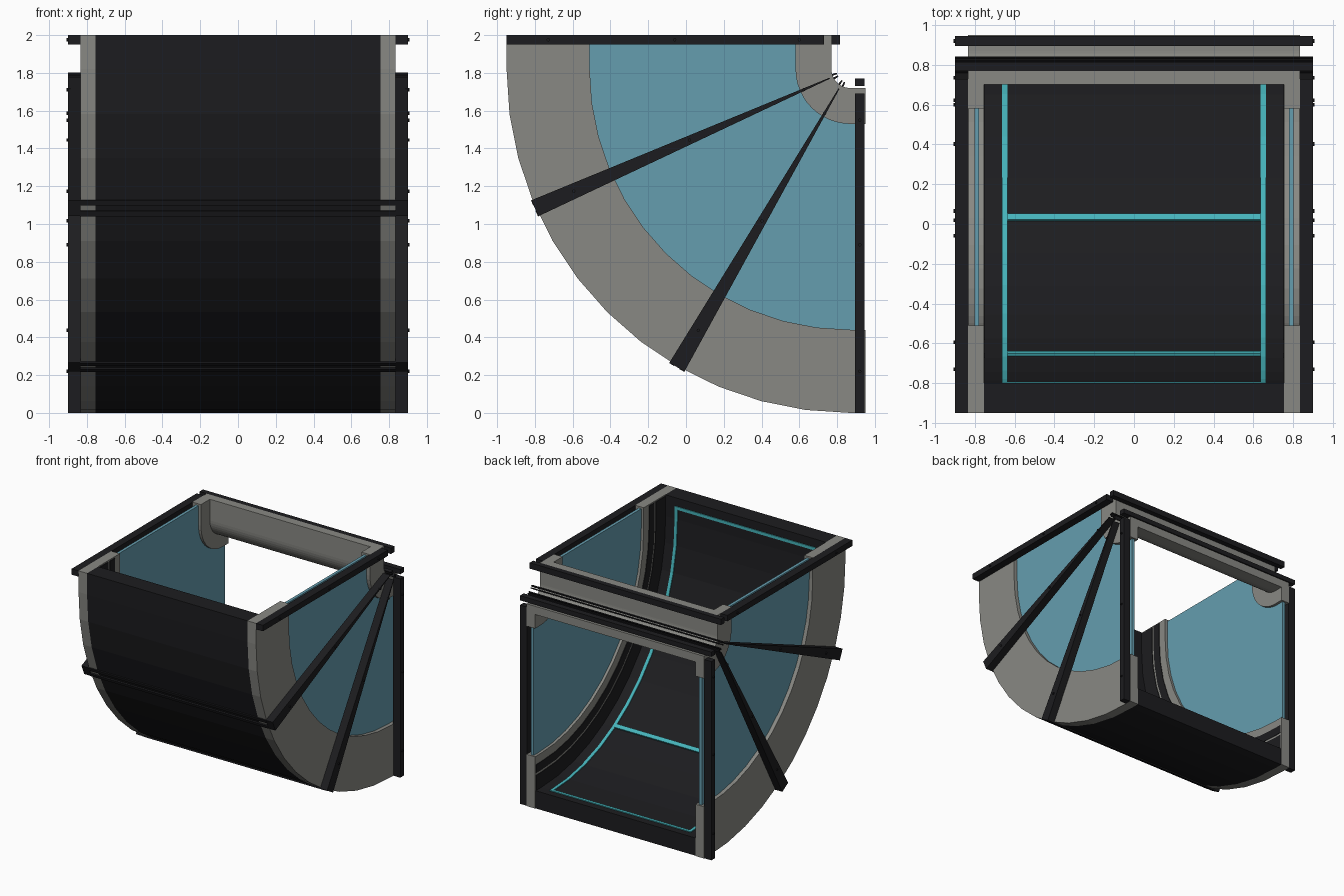
import bpy, bmesh, math

if "Cube" in bpy.data.objects:
    bpy.data.objects.remove(bpy.data.objects["Cube"])

CY, CZ = 0.87, 1.82          # bend centre in the side plane
TOP, BACK = 2.0, 0.95        # ends of the straight sections
SEG = 12


def material(name, rgb):
    m = bpy.data.materials.new(name)
    m.diffuse_color = (*rgb, 1)
    m.use_nodes = True
    m.node_tree.nodes["Principled BSDF"].inputs["Base Color"].default_value = m.diffuse_color
    return m


GREY = material("warm_grey", (0.25, 0.25, 0.23))
BLACK = material("black", (0.012, 0.012, 0.014))
GLASS = material("blue_glass", (0.13, 0.34, 0.43))
CYAN = material("cyan_light", (0.06, 0.45, 0.49))


def polar(r, deg):
    a = math.radians(deg)
    return (CY - r * math.cos(a), CZ - r * math.sin(a))


def strip(name, pairs, x0, x1, mat, mirror=False):
    """Solid strip through (inner, outer) point pairs in YZ, spanning x0..x1."""
    bm = bmesh.new()
    for s in ((1, -1) if mirror else (1,)):
        rings = [[bm.verts.new((s * x, *p)) for x, p in
                  ((x0, a), (x1, a), (x1, b), (x0, b))] for a, b in pairs]
        for r, q in zip(rings, rings[1:]):
            for i in range(4):
                j = (i + 1) % 4
                bm.faces.new((r[i], r[j], q[j], q[i]))
        bm.faces.new(rings[0])
        bm.faces.new(rings[-1])
    bmesh.ops.recalc_face_normals(bm, faces=bm.faces)
    me = bpy.data.meshes.new(name)
    bm.to_mesh(me)
    bm.free()
    me.materials.append(mat)
    ob = bpy.data.objects.new(name, me)
    bpy.context.collection.objects.link(ob)
    return ob


def bend(name, r0, r1, x0, x1, mat, mirror=False, top=TOP, back=BACK):
    pairs = [((CY - r0, top), (CY - r1, top))]
    pairs += [(polar(r0, 90 * i / SEG), polar(r1, 90 * i / SEG)) for i in range(SEG + 1)]
    pairs += [((back, CZ - r0), (back, CZ - r1))]
    strip(name, pairs, x0, x1, mat, mirror)


def wedge(name, r0, r1, a0, a1, x0, x1, mat, mirror=False):
    strip(name, [(polar(r0, a), polar(r1, a)) for a in (a0, a1)], x0, x1, mat, mirror)


def box(name, x0, x1, y0, y1, z0, z1, mat, mirror=False):
    strip(name, [((y0, z0), (y0, z1)), ((y1, z0), (y1, z1))], x0, x1, mat, mirror)


# Curved shell: outer panel, side walls, windows, inner wall
bend("outer_panel", 1.67, 1.82, -0.755, 0.755, BLACK, back=0.945)
bend("outer_side_wall", 1.38, 1.82, 0.755, 0.835, GREY, True)
bend("side_window", 0.28, 1.39, 0.778, 0.803, GLASS, True, 1.985, 0.935)
bend("inner_side_wall", 0.10, 0.29, 0.755, 0.835, GREY, True)
bend("inner_wall", 0.10, 0.17, -0.755, 0.755, GREY)

# Dark inlays along the inside of the side walls
bend("wall_inlay", 1.45, 1.52, 0.75, 0.756, BLACK, True, 1.99, 0.94)
bend("lower_wall_inlay", 1.54, 1.668, 0.75, 0.756, BLACK, True, 1.99, 0.94)

# Light strips on the panel
bend("side_light", 1.663, 1.675, 0.637, 0.663, CYAN, True, 1.93, 0.885)
box("top_light", -0.637, 0.637, CY - 1.675, CY - 1.663, 1.905, 1.93, CYAN)
box("back_light", -0.637, 0.637, 0.86, 0.885, CZ - 1.675, CZ - 1.663, CYAN)

# Ribs with paired cross bars
ANGLES = (23.8, 59.8)
for n, a in enumerate(ANGLES):
    wedge(f"side_rib_{n}", 0.12, 1.826, a - 1.45, a + 1.45, 0.833, 0.9, BLACK, True)
    wedge(f"cross_light_{n}", 1.655, 1.675, a - 0.6, a + 0.6, -0.637, 0.637, CYAN)
    for s in (-1, 1):
        b0, b1 = sorted((a + s * 0.5, a + s * 1.45))
        wedge(f"outer_cross_bar_{n}_{s}", 1.80, 1.828, b0, b1, -0.837, 0.837, BLACK)
        wedge(f"inner_cross_bar_{n}_{s}", 0.075, 0.102, a + s * 3, a + s * 9,
              -0.9, 0.9, BLACK)

# End frames
box("top_side_bar", 0.833, 0.9, -0.95, 0.73, 1.95, 2.0, BLACK, True)
box("top_cross_bar", -0.9, 0.9, 0.77, 0.815, 1.95, 2.0, BLACK)
box("back_side_bar", 0.833, 0.9, 0.895, 0.945, 0.0, 1.69, BLACK, True)
box("back_cross_bar", -0.9, 0.9, 0.895, 0.945, 1.73, 1.77, BLACK)

# Bolts along every side bar
spots = [p for r in (1.6, 0.93, 0.27) for p in
         [(CY - r, 1.975), (0.92, CZ - r)] + [polar(r, a) for a in ANGLES]]
bm = bmesh.new()
for y, z in spots:
    for s in (-1, 1):
        res = bmesh.ops.create_cone(bm, cap_ends=True, segments=8, radius1=0.009,
                                    radius2=0.009, depth=0.02)
        for v in res["verts"]:
            x0, y0, z0 = v.co
            v.co = (s * 0.898 + z0, y + y0, z - x0)
me = bpy.data.meshes.new("bolts")
bm.to_mesh(me)
bm.free()
me.materials.append(BLACK)
bpy.context.collection.objects.link(bpy.data.objects.new("bolts", me))
